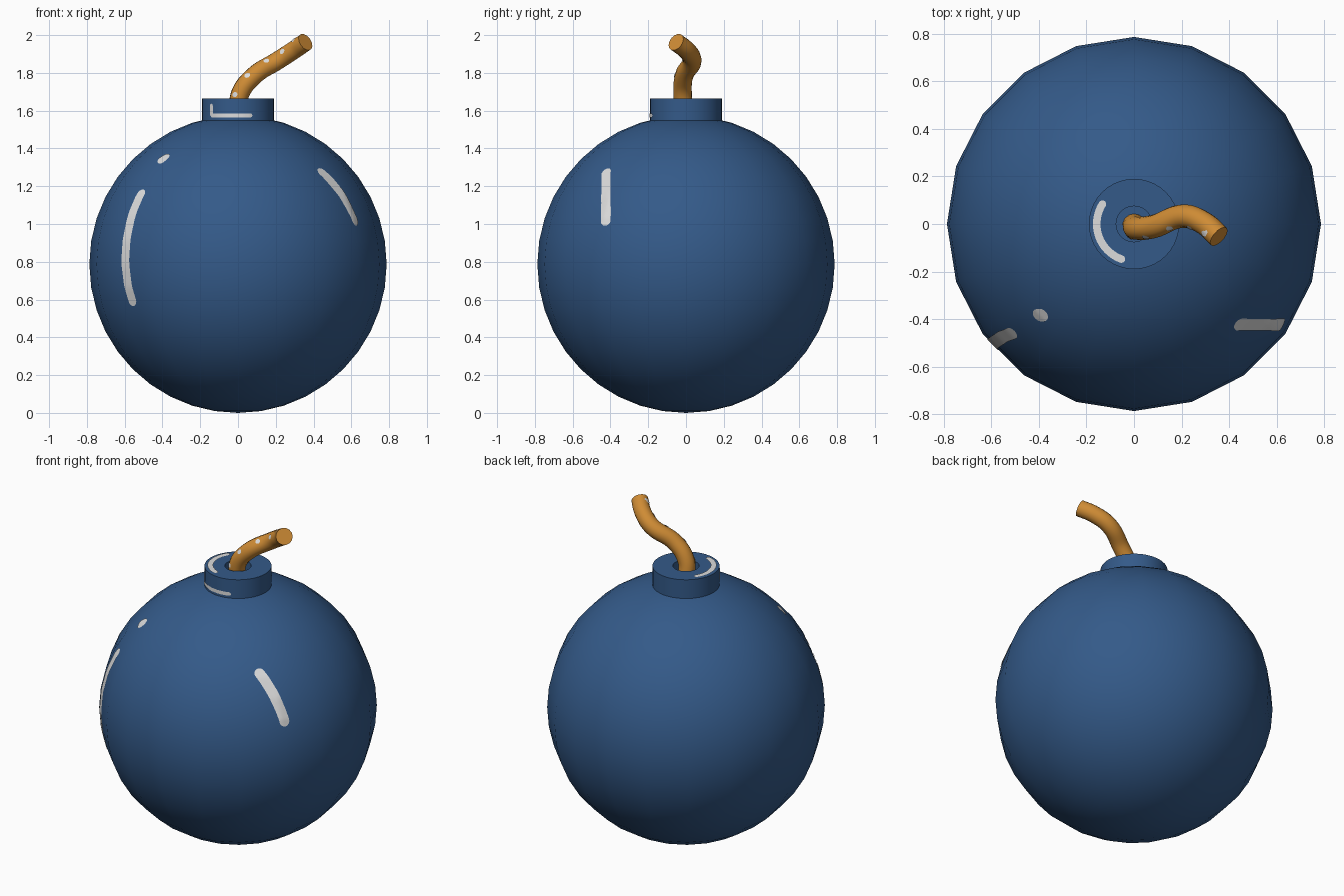
import bpy, bmesh, math
from mathutils import Vector
from mathutils.bvhtree import BVHTree

if "Cube" in bpy.data.objects:
    bpy.data.objects.remove(bpy.data.objects["Cube"])


def material(name, rgb):
    m = bpy.data.materials.new(name)
    m.diffuse_color = (*rgb, 1)
    m.use_nodes = True
    m.node_tree.nodes["Principled BSDF"].inputs["Base Color"].default_value = m.diffuse_color
    return m


BLUE = material("navy blue", (0.034, 0.102, 0.25))
ORANGE = material("orange rope", (0.62, 0.26, 0.035))
WHITE = material("white shine", (0.72, 0.72, 0.72))
R, CZ = 0.787, 0.787


def add_object(name, mesh, mat):
    mesh.materials.clear()
    mesh.materials.append(mat)
    ob = bpy.data.objects.new(name, mesh)
    bpy.context.collection.objects.link(ob)
    bpy.ops.object.select_all(action='DESELECT')
    ob.select_set(True)
    bpy.context.view_layer.objects.active = ob
    bpy.ops.object.shade_smooth_by_angle(angle=math.radians(35))
    return ob


def from_bmesh(name, bm, mat):
    mesh = bpy.data.meshes.new(name)
    bm.to_mesh(mesh)
    bm.free()
    return add_object(name, mesh, mat)


def surface_of(ob):
    bm = bmesh.new()
    bm.from_mesh(ob.data)
    tree = BVHTree.FromBMesh(bm)
    bm.free()
    return tree


def shine(name, tree, pts, width, steps=28, across=4, lift=0.004):
    """Thin rounded strip following a path, snapped onto a part's surface."""
    pts = [Vector(p) for p in pts]
    lens = [(b - a).length for a, b in zip(pts, pts[1:])]
    total, hw = sum(lens), width / 2

    def at(d):
        for a, b, l in zip(pts, pts[1:], lens):
            if d <= l:
                return a.lerp(b, d / l)
            d -= l
        return pts[-1]

    bm = bmesh.new()
    rows = []
    for i in range(steps + 1):
        d = total * (1 - math.cos(math.pi * i / steps)) / 2
        tangent = at(min(d + 0.01, total)) - at(max(d - 0.01, 0))
        co, normal, _, _ = tree.find_nearest(at(d))
        side = normal.cross(tangent).normalized()
        r = min(hw, total / 2)
        e = min(d, total - d, r) / r
        w = hw * max(0.15, math.sqrt(max(0, 1 - (1 - e) ** 2)))
        row = []
        for j in range(across + 1):
            p, n, _, _ = tree.find_nearest(co + side * w * (2 * j / across - 1))
            row.append(bm.verts.new(p + n * lift))
        rows.append(row)
    for a, b in zip(rows, rows[1:]):
        for j in range(across):
            bm.faces.new((a[j], b[j], b[j + 1], a[j + 1]))
    return from_bmesh(name, bm, WHITE)


# Round body
bm = bmesh.new()
bmesh.ops.create_uvsphere(bm, u_segments=20, v_segments=20, radius=R)
bmesh.ops.translate(bm, verts=bm.verts, vec=(0, 0, CZ))
body = from_bmesh("body", bm, BLUE)

# Collar with a fuse hole, turned from a profile
bm = bmesh.new()
profile = [(0, 1.5), (0.19, 1.5), (0.19, 1.665), (0.075, 1.665), (0.075, 1.6), (0, 1.6)]
vs = [bm.verts.new((r, 0, z)) for r, z in profile]
edges = [bm.edges.new(p) for p in zip(vs, vs[1:])]
bmesh.ops.spin(bm, geom=vs + edges, axis=(0, 0, 1), cent=(0, 0, 0),
               angle=math.tau, steps=40)
bmesh.ops.remove_doubles(bm, verts=bm.verts, dist=1e-4)
bmesh.ops.recalc_face_normals(bm, faces=bm.faces)
collar = from_bmesh("collar", bm, BLUE)

# Bent fuse
curve = bpy.data.curves.new("fuse_path", 'CURVE')
curve.dimensions = '3D'
curve.bevel_depth = 0.049
curve.bevel_resolution = 5
curve.use_fill_caps = True
curve.resolution_u = 8
path = [(0, -0.005, 1.59), (0.012, -0.018, 1.69), (0.085, -0.01, 1.785),
        (0.21, 0.033, 1.865), (0.295, 0.003, 1.92), (0.357, -0.053, 1.963)]
spline = curve.splines.new('BEZIER')
spline.bezier_points.add(len(path) - 1)
for bp, co in zip(spline.bezier_points, path):
    bp.co = co
    bp.handle_left_type = bp.handle_right_type = 'AUTO'
helper = bpy.data.objects.new("fuse_path", curve)
bpy.context.collection.objects.link(helper)
bpy.context.view_layer.update()
mesh = bpy.data.meshes.new_from_object(
    helper.evaluated_get(bpy.context.evaluated_depsgraph_get()))
bpy.data.objects.remove(helper)
fuse = add_object("fuse", mesh, ORANGE)


# Shine strips on the body, given as front-view x, z
def on_ball(xz):
    return [(x, -math.sqrt(R * R - x * x - (z - CZ) ** 2), z) for x, z in xz]


ball = surface_of(body)
shine("body_shine_long", ball, on_ball(
    [(-0.503, 1.185), (-0.555, 1.077), (-0.588, 0.945), (-0.6, 0.81),
     (-0.587, 0.68), (-0.555, 0.565)]), 0.058)
shine("body_shine_dot", ball, on_ball([(-0.425, 1.325), (-0.365, 1.37)]), 0.06)
arc = [math.radians(a) for a in range(18, 51, 4)]
rr = math.sqrt(R * R - 0.425 ** 2)
shine("body_shine_right", ball,
      [(rr * math.cos(a), -0.425, CZ + rr * math.sin(a)) for a in arc], 0.06)


# Shine strips on the collar
def ring(r, z, a0, a1):
    angles = [math.radians(a0 + (a1 - a0) * i / 20) for i in range(21)]
    return [(r * math.cos(a), r * math.sin(a), z) for a in angles]


rim = surface_of(collar)
shine("collar_shine_top", rim, ring(0.157, 1.665, 142, 256), 0.032)
shine("collar_shine_front", rim, ring(0.19, 1.575, 222, 293), 0.022)
shine("collar_shine_side", rim, [(-0.139, -0.13, 1.57), (-0.139, -0.13, 1.637)], 0.022)

# Flecks along the fuse
rope = surface_of(fuse)
flecks = [(-0.016, -0.06, 1.685), (0.05, -0.053, 1.785), (0.15, -0.014, 1.86),
          (0.238, -0.012, 1.912), (0.308, -0.035, 1.964)]
for i, p in enumerate(flecks):
    d = Vector((0.013, 0, 0.009))
    shine(f"fuse_fleck_{i + 1}", rope, [Vector(p) - d, Vector(p) + d], 0.026,
          steps=8, lift=0.003)
